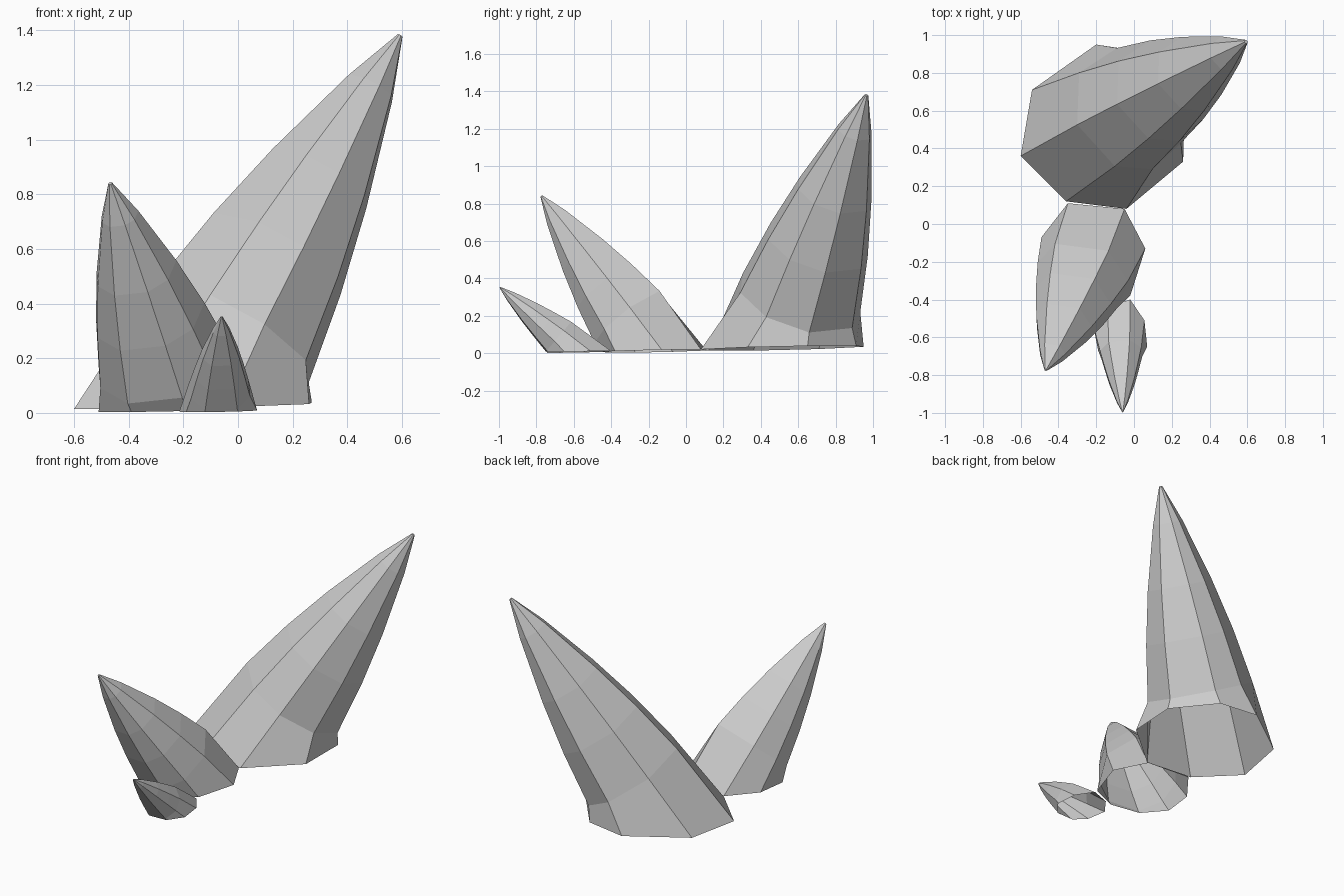
import bpy, bmesh
from mathutils import Vector

if "Cube" in bpy.data.objects:
    bpy.data.objects.remove(bpy.data.objects["Cube"])

# shared taper: (position along axis, fraction of body radius)
PROFILE = [(0.42, 0.83), (0.62, 0.61), (0.86, 0.28), (1.0, 0.03)]


def ground(x, y):
    # slightly tilted plane the open bottoms rest on
    return 0.02 + 0.022 * x + 0.02 * y


def spike(name, base, centre, tip, radius, start):
    """Leaning eight-sided spike: flat open foot, rings square to the axis."""
    c = Vector((*centre, 0.0))
    t = Vector(tip)
    d = (t - c).normalized()
    foot = [Vector((x, y, ground(x, y))) for x, y in base]
    spokes = []
    for p in foot:
        o = p - c
        spokes.append((o - d * o.dot(d)).normalized())
    bm = bmesh.new()
    rings = [[bm.verts.new(p) for p in foot]]
    for s, f in [(start, 1.0)] + PROFILE:
        rings.append([bm.verts.new(c.lerp(t, s) + k * radius * f) for k in spokes])
    n = len(base)
    for a, b in zip(rings, rings[1:]):
        for i in range(n):
            j = (i + 1) % n
            bm.faces.new((a[i], a[j], b[j], b[i]))
    bm.faces.new(rings[-1])
    bmesh.ops.recalc_face_normals(bm, faces=bm.faces)
    me = bpy.data.meshes.new(name)
    bm.to_mesh(me)
    bm.free()
    bpy.context.collection.objects.link(bpy.data.objects.new(name, me))


# large spike at the back
spike("large_spike",
      [(-0.60, 0.36), (-0.36, 0.12), (-0.04, 0.08), (0.26, 0.33),
       (0.27, 0.65), (0.06, 0.91), (-0.20, 0.95), (-0.54, 0.71)],
      (-0.19, 0.51), (0.593, 0.965, 1.38), 0.34, 0.21)

# medium spike in the middle
spike("medium_spike",
      [(-0.49, -0.07), (-0.51, -0.27), (-0.39, -0.41), (-0.19, -0.45),
       (-0.02, -0.38), (0.06, -0.13), (-0.05, 0.08), (-0.35, 0.11)],
      (-0.22, -0.15), (-0.467, -0.772, 0.84), 0.25, 0.22)

# small spike at the front
spike("small_spike",
      [(-0.215, -0.54), (-0.19, -0.67), (-0.12, -0.74), (0.0, -0.74),
       (0.07, -0.65), (0.055, -0.51), (-0.02, -0.40), (-0.14, -0.44)],
      (-0.07, -0.58), (-0.06, -0.995, 0.352), 0.115, 0.25)
